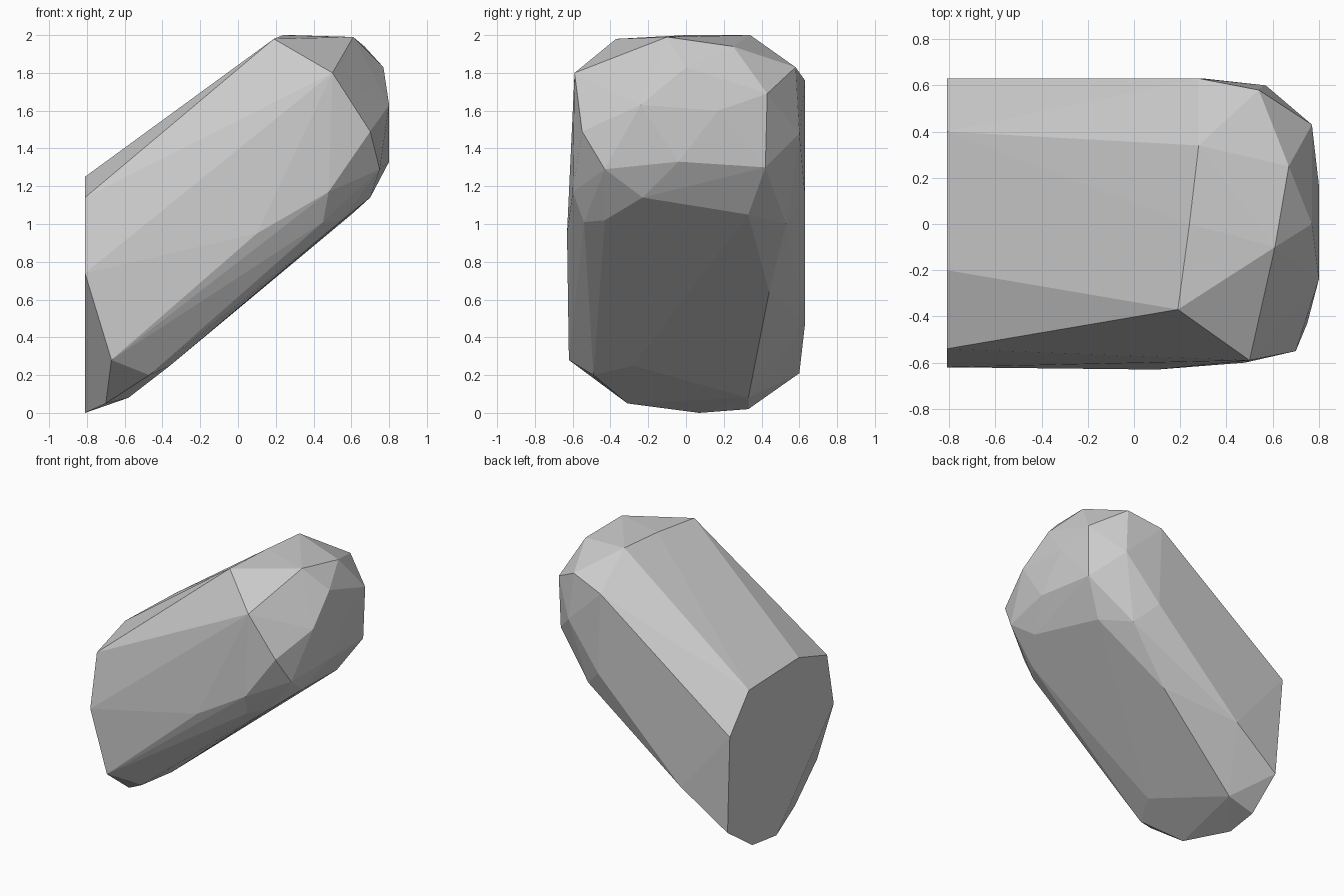
import bpy, bmesh

if "Cube" in bpy.data.objects:
    bpy.data.objects.remove(bpy.data.objects["Cube"])

# Corners of the faceted, leaning boulder, grouped by region
cut_end = [(-.81, -.62, .74), (-.81, -.54, 1.14), (-.81, -.2, 1.25),
           (-.81, .4, 1.23), (-.81, .63, .96), (-.81, .07, 0)]
foot = [(-.7, -.31, .05), (-.67, -.62, .28), (-.79, .33, .02),
        (-.77, .6, .21), (-.47, -.49, .2), (-.58, .33, .08),
        (-.36, -.28, .25)]
crown = [(.19, -.37, 1.98), (.24, 0, 2), (.28, .34, 2), (.61, -.1, 1.99),
         (.67, .25, 1.94), (.5, -.59, 1.8), (.54, .58, 1.83)]
nose = [(.77, 0, 1.83), (.77, .43, 1.69), (.8, -.24, 1.63), (.8, .17, 1.6),
        (.8, -.04, 1.33), (.76, .42, 1.3), (.75, -.43, 1.29),
        (.7, -.55, 1.49), (.7, -.23, 1.14), (.6, .33, 1.05)]
flanks = [(.1, -.63, .95), (.48, -.6, 1.17), (.45, -.54, 1.01),
          (.55, -.43, 1.02), (.28, .63, 1.76), (.57, .6, 1.48),
          (-.4, .63, .47), (.3, .63, 1.15), (.45, .53, 1.0),
          (.1, .44, .64)]

# Wrap the corners in a tight faceted skin
bm = bmesh.new()
for p in cut_end + foot + crown + nose + flanks:
    bm.verts.new(p)
hull = bmesh.ops.convex_hull(bm, input=bm.verts[:])
loose = [v for v in bm.verts if not v.link_faces]
bmesh.ops.delete(bm, geom=loose, context='VERTS')
bmesh.ops.dissolve_limit(bm, angle_limit=0.02, verts=bm.verts[:], edges=bm.edges[:])
bmesh.ops.recalc_face_normals(bm, faces=bm.faces[:])

mesh = bpy.data.meshes.new("boulder")
bm.to_mesh(mesh)
bm.free()
boulder = bpy.data.objects.new("boulder", mesh)
bpy.context.collection.objects.link(boulder)

# Plain stone colour
stone = bpy.data.materials.new("stone grey")
stone.diffuse_color = (.6, .6, .6, 1)
stone.use_nodes = True
stone.node_tree.nodes["Principled BSDF"].inputs["Base Color"].default_value = stone.diffuse_color
mesh.materials.append(stone)
